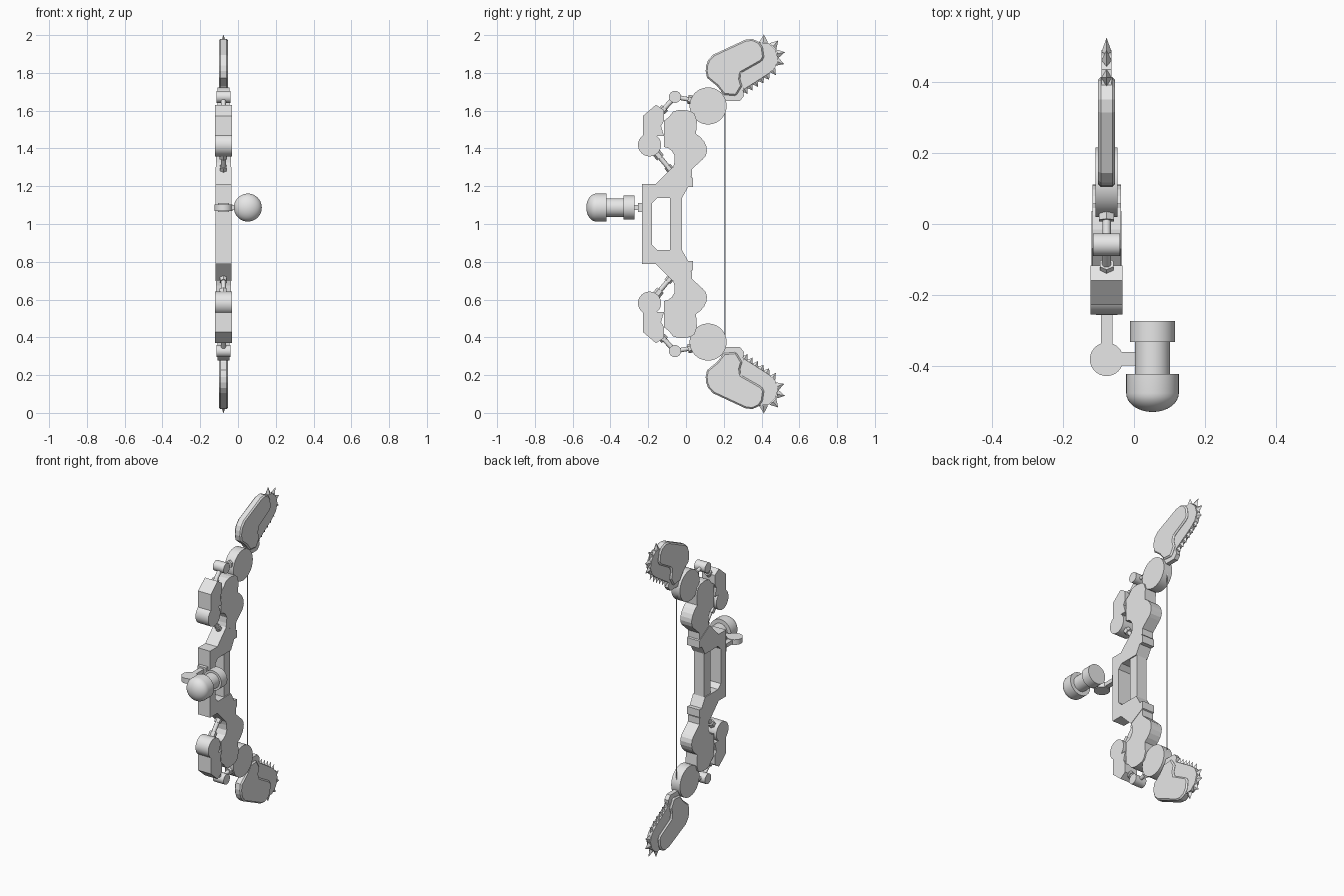
import bpy, bmesh, math
from mathutils import Matrix, Vector

if "Cube" in bpy.data.objects:
    bpy.data.objects.remove(bpy.data.objects["Cube"])

CX, CZ = -0.077, 1.0          # centre plane of the bow, mid height
grey = bpy.data.materials.new("light_grey")
grey.diffuse_color = (0.8, 0.8, 0.8, 1)
grey.use_nodes = True
grey.node_tree.nodes["Principled BSDF"].inputs["Base Color"].default_value = grey.diffuse_color


def finish(name, bm, smooth=False, bevel=0):
    bmesh.ops.recalc_face_normals(bm, faces=bm.faces)
    me = bpy.data.meshes.new(name)
    bm.to_mesh(me)
    bm.free()
    ob = bpy.data.objects.new(name, me)
    bpy.context.collection.objects.link(ob)
    me.materials.append(grey)
    if bevel:
        m = ob.modifiers.new("bevel", 'BEVEL')
        m.width, m.segments = bevel, 1
        m.limit_method, m.angle_limit = 'ANGLE', math.radians(50)
    if smooth:
        bpy.ops.object.select_all(action='DESELECT')
        ob.select_set(True)
        bpy.context.view_layer.objects.active = ob
        bpy.ops.object.shade_smooth_by_angle(angle=math.radians(35))
    return ob


def plate(name, pts, width, s=1, bevel=0):
    """Side profile of (y, height from middle) extruded across x."""
    bm = bmesh.new()
    f = bm.faces.new([bm.verts.new((CX - width / 2, y, CZ + s * h)) for y, h in pts])
    r = bmesh.ops.extrude_face_region(bm, geom=[f])
    bmesh.ops.translate(bm, vec=(width, 0, 0),
                        verts=[v for v in r["geom"] if isinstance(v, bmesh.types.BMVert)])
    return finish(name, bm, False, bevel)


def rod(name, a, b, r, seg=24, smooth=True):
    """Cylinder between two points."""
    a, b = Vector(a), Vector(b)
    bm = bmesh.new()
    m = Matrix.Translation((a + b) / 2) @ (b - a).to_track_quat('Z', 'Y').to_matrix().to_4x4()
    bmesh.ops.create_cone(bm, cap_ends=True, segments=seg, radius1=r, radius2=r,
                          depth=(b - a).length, matrix=m)
    return finish(name, bm, smooth)


def disc(name, y, h, r, width, s, seg=40):
    z = CZ + s * h
    return rod(name, (CX - width / 2, y, z), (CX + width / 2, y, z), r, seg)


def link(name, a, b, r, s, seg=12):
    """Rod lying in the centre plane, given as (y, height)."""
    return rod(name, (CX, a[0], CZ + s * a[1]), (CX, b[0], CZ + s * b[1]), r, seg)


def box(name, lo, hi):
    bm = bmesh.new()
    c = (Vector(lo) + Vector(hi)) / 2
    d = Vector(hi) - Vector(lo)
    bmesh.ops.create_cube(bm, size=1, matrix=Matrix.Translation(c) @ Matrix.Diagonal((*d, 1)))
    return finish(name, bm)


# profiles of the upper half
GRIP_END = [(-.233, 0), (-.233, .212), (-.159, .212), (-.069, .302), (.037, .244),
            (.037, .196), (.011, .196), (-.021, .138), (-.153, .138), (-.18, .111), (-.18, 0)]
LIMB = [(-.02, .26), (-.069, .297), (-.062, .325), (-.06, .36), (-.074, .387), (-.095, .402),
        (-.117, .408), (-.117, .546), (-.09, .567), (-.069, .594), (-.045, .602), (-.016, .604),
        (.025, .598), (.045, .583), (.058, .546), (.053, .477), (.078, .458), (.097, .435),
        (.108, .41), (.111, .385), (.104, .36), (.09, .344), (.032, .291), (.032, .25)]
ARMOUR = [(-.228, .413), (-.228, .572), (-.159, .631), (-.117, .604), (-.117, .546),
          (-.132, .519), (-.117, .466), (-.154, .466), (-.14, .445), (-.14, .413)]
COVER = [(.104, .81), (.107, .84), (.117, .867), (.143, .896), (.313, .975), (.35, .98),
         (.387, .964), (.406, .935), (.413, .885), (.405, .868), (.392, .857), (.291, .8),
         (.286, .768), (.297, .731), (.265, .678), (.201, .684), (.164, .731), (.111, .774)]
BLADE = [(.26, .87), (.38, .96), (.434, .959), (.473, .925), (.488, .874), (.472, .827),
         (.435, .795), (.302, .71), (.307, .678), (.286, .652), (.2, .652), (.15, .65), (.2, .72)]

for s, side in ((1, "upper"), (-1, "lower")):
    plate(side + "_grip_frame", GRIP_END, .085, s)
    plate(side + "_limb", LIMB, .08, s)
    plate(side + "_armour", ARMOUR, .09, s)
    disc(side + "_armour_disc", -.193, .419, .061, .09, s)
    disc(side + "_roller", -.058, .673, .032, .076, s, 24)
    disc(side + "_hub", .117, .625, .098, .062, s)

    # struts with hexagonal collars
    link(side + "_strut", (-.17, .392), (-.065, .265), .013, s)
    link(side + "_strut_collar", (-.158, .378), (-.135, .35), .023, s, 6)
    link(side + "_strut_foot", (-.098, .305), (-.08, .283), .02, s, 6)
    link(side + "_front_link", (-.058, .673), (-.14, .585), .013, s)
    link(side + "_front_link_collar", (-.112, .615), (-.13, .596), .022, s, 6)
    link(side + "_rear_link", (-.058, .673), (.04, .655), .012, s)
    link(side + "_rear_link_collar", (.01, .661), (.03, .657), .024, s, 6)

    # saw blade, its teeth and the cover
    plate(side + "_saw_blade", BLADE, .028, s)
    plate(side + "_saw_cover", COVER, .048, s, .008)
    teeth = [(Vector((.408, .885)) + .076 * Vector((math.cos(a), math.sin(a))),
              Vector((math.cos(a), math.sin(a))))
             for a in map(math.radians, (88, 47, 12, -19, -55))]
    n = Vector((.54, -.84))
    teeth += [(Vector((.435, .795)).lerp(Vector((.302, .71)), t) - n * .006, n)
              for t in (.08, .3, .52, .74, .95)]
    bm = bmesh.new()
    for i, (p, d) in enumerate(teeth):
        length = .042 if i < 5 else .036
        c = p + d * length / 2
        m = (Matrix.Translation((CX, c.x, CZ + s * c.y))
             @ Matrix.Rotation(math.atan2(-d.x, s * d.y), 4, 'X')
             @ Matrix.Diagonal((.6, 1, 1, 1)))
        bmesh.ops.create_cone(bm, cap_ends=True, segments=4, radius1=.024, radius2=0,
                              depth=length, matrix=m)
    finish(side + "_saw_teeth", bm)

# rear bar of the grip and the string
box("grip_rear_bar", (CX - .036, -.085, CZ - .14), (CX + .036, -.021, CZ + .14))
rod("string", (CX, .206, CZ - .68), (CX, .206, CZ + .68), .003, 8)

# sight bracket
box("sight_arm", (CX - .016, -.36, 1.075), (CX + .016, -.22, 1.1))
box("sight_mount", (CX - .03, -.255, 1.063), (CX + .03, -.225, 1.11))
rod("sight_pivot", (CX, -.38, 1.07), (CX, -.38, 1.103), .047, 32)
box("sight_link", (CX + .03, -.397, 1.075), (.03, -.36, 1.1))

# sight body turned around the y axis
prof = [(0, -.272), (.063, -.272), (.063, -.332), (.049, -.332), (.049, -.421),
        (.074, -.421), (.074, -.475)]
prof += [(.074 * math.cos(a), -.475 - .053 * math.sin(a))
         for a in (math.pi / 2 * i / 8 for i in range(1, 9))]
bm = bmesh.new()
vs = [bm.verts.new((.052 + r, y, 1.087)) for r, y in prof]
es = [bm.edges.new(p) for p in zip(vs, vs[1:])]
bmesh.ops.spin(bm, geom=vs + es, cent=(.052, 0, 1.087), axis=(0, 1, 0),
               angle=math.tau, steps=40)
bmesh.ops.remove_doubles(bm, verts=bm.verts, dist=1e-4)
finish("sight_body", bm, True)
